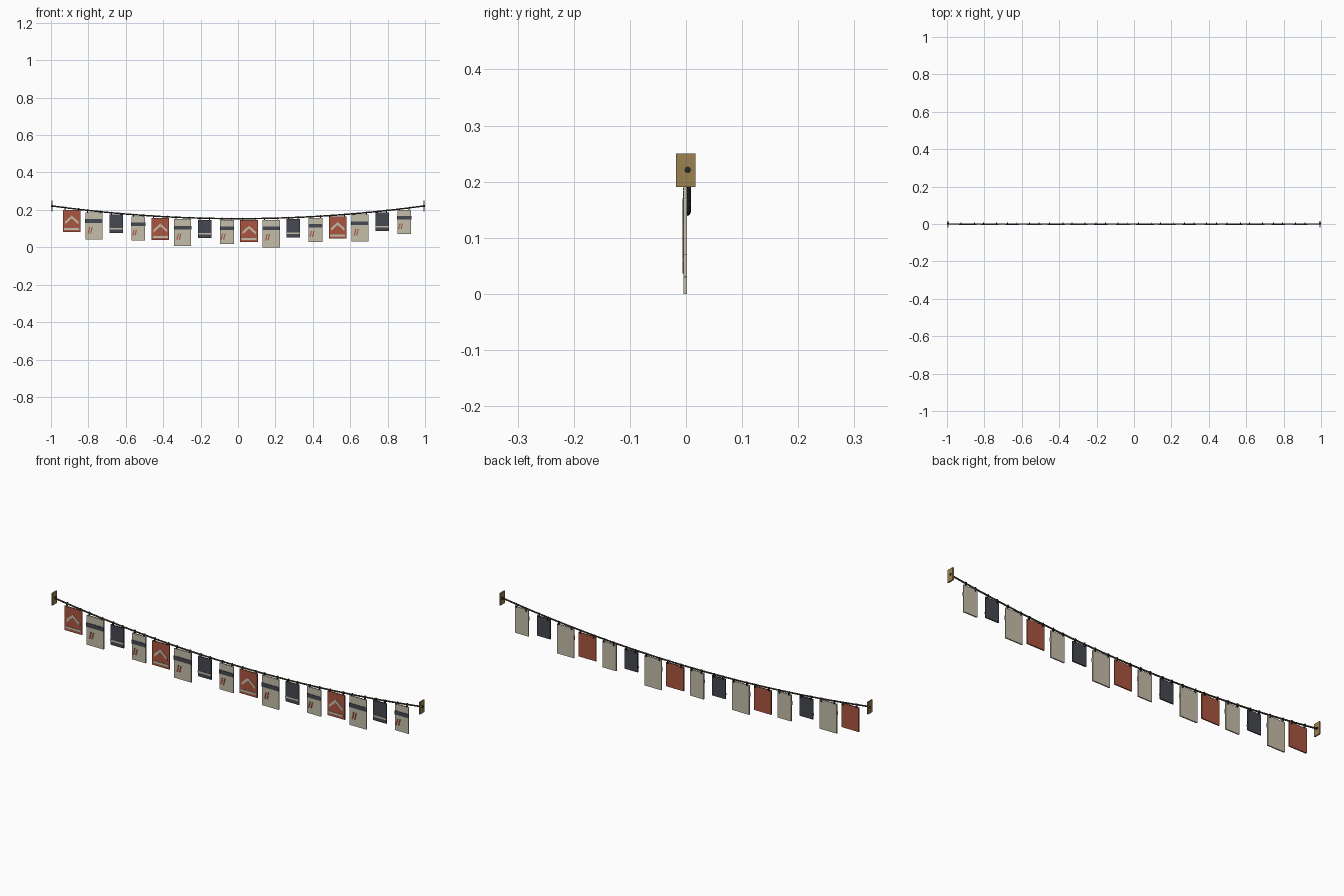
import bpy, bmesh
from math import radians, cos, sin, pi

if "Cube" in bpy.data.objects:
    bpy.data.objects.remove(bpy.data.objects["Cube"])


def material(name, rgb):
    m = bpy.data.materials.new(name)
    m.diffuse_color = (*rgb, 1)
    m.use_nodes = True
    m.node_tree.nodes["Principled BSDF"].inputs["Base Color"].default_value = m.diffuse_color
    return m


CREAM = material("cream", (0.56, 0.51, 0.40))
RED = material("red", (0.40, 0.09, 0.05))
DARK = material("charcoal", (0.06, 0.065, 0.08))
BRASS = material("brass", (0.33, 0.22, 0.08))
ROPE = material("rope", (0.06, 0.05, 0.035))
CLIP = material("clip", (0.02, 0.02, 0.02))


def rope_z(x):
    return 0.153 + 0.069 * x * x


def prism(name, pts, y0, y1, mat, at=(0, 0)):
    """Extrude an (x, z) outline from y0 to y1."""
    bm = bmesh.new()
    face = bm.faces.new([bm.verts.new((x + at[0], y0, z + at[1])) for x, z in pts])
    ext = bmesh.ops.extrude_face_region(bm, geom=[face])
    verts = [v for v in ext["geom"] if isinstance(v, bmesh.types.BMVert)]
    bmesh.ops.translate(bm, vec=(0, y1 - y0, 0), verts=verts)
    bmesh.ops.recalc_face_normals(bm, faces=bm.faces)
    me = bpy.data.meshes.new(name)
    bm.to_mesh(me)
    bm.free()
    me.materials.append(mat)
    ob = bpy.data.objects.new(name, me)
    bpy.context.collection.objects.link(ob)
    return ob


def rect(x0, x1, z0, z1):
    return [(x0, z0), (x1, z0), (x1, z1), (x0, z1)]


def tube(name, pts, radius, mat, cyclic=False, res=2):
    cu = bpy.data.curves.new(name, "CURVE")
    cu.dimensions = "3D"
    cu.bevel_depth = radius
    cu.bevel_resolution = res
    cu.use_fill_caps = True
    sp = cu.splines.new("POLY")
    sp.points.add(len(pts) - 1)
    for p, co in zip(sp.points, pts):
        p.co = (*co, 1)
    sp.use_cyclic_u = cyclic
    cu.materials.append(mat)
    ob = bpy.data.objects.new(name, cu)
    bpy.context.collection.objects.link(ob)
    return ob


# Sagging rope
tube("rope", [(x, 0, rope_z(x)) for x in (-0.995 + 1.99 * i / 48 for i in range(49))],
     0.0038, ROPE)

# End plates with the rope knot
for side, s in (("left", -1), ("right", 1)):
    prism(side + "_end_plate", rect(-0.003, 0.003, 0.19, 0.25), -0.018, 0.017,
          BRASS, (s * 0.995, 0))
    tube(side + "_end_knot", [(s * 0.988, 0.003, 0.221), (s * 1.0, 0.003, 0.221)],
         0.006, CLIP)

# Flag kinds: half width, drop below the rope, cloth colour
KINDS = [("red", 0.047, 0.126, RED), ("large_cream", 0.046, 0.152, CREAM),
         ("dark", 0.036, 0.106, DARK), ("small_cream", 0.037, 0.137, CREAM)]
F0, F1 = -0.0062, -0.004          # depth of the raised decoration

for i in range(16):
    x = -0.889 + 0.1185 * i
    z = rope_z(x)
    kind, hw, drop, mat = KINDS[i % 4]
    tag = f"{kind}_flag_{i + 1}"
    if i == 9:
        drop = z                  # lowest flag touches the ground plane
    prism(tag, rect(-hw, hw, -drop, -0.008), -0.0042, 0.0018, mat, (x, z))

    # Decoration on the front
    if kind == "red":
        a, t = 0.036, 0.015
        prism(tag + "_chevron", [(-a, -0.085), (-a, -0.085 + t), (0, -0.038),
                                 (a, -0.085 + t), (a, -0.085), (0, -0.038 - t)],
              F0, F1, CREAM, (x, z))
        prism(tag + "_bar", rect(-0.04, 0.04, -0.114, -0.104), F0, F1, CREAM, (x, z))
    elif kind == "dark":
        prism(tag + "_bar", rect(-hw, hw, -0.088, -0.079), F0, F1, CREAM, (x, z))
    else:
        k = 1.0 if kind == "large_cream" else 0.93
        prism(tag + "_stripe", rect(-hw - 0.001, hw + 0.001, -0.064 * k, -0.044 * k),
              F0, F1, DARK, (x, z))
        for j in range(2):        # pair of slanted strokes
            c = -0.026 + 0.013 * j
            prism(f"{tag}_stroke_{j + 1}",
                  [(c - 0.007, -0.119 * k), (c - 0.001, -0.119 * k),
                   (c + 0.007, -0.085 * k), (c + 0.001, -0.085 * k)],
                  F0, F1, RED, (x, z))

    # Two hanging loops around the rope
    for j, s in enumerate((-1, 1)):
        lx = x + s * (hw - 0.011)
        lz = rope_z(lx) - 0.004
        tube(f"{tag}_loop_{j + 1}",
             [(lx, 0.002 + 0.005 * cos(a), lz + 0.008 * sin(a))
              for a in (2 * pi * n / 12 for n in range(12))], 0.0025, CLIP, True, 1)
